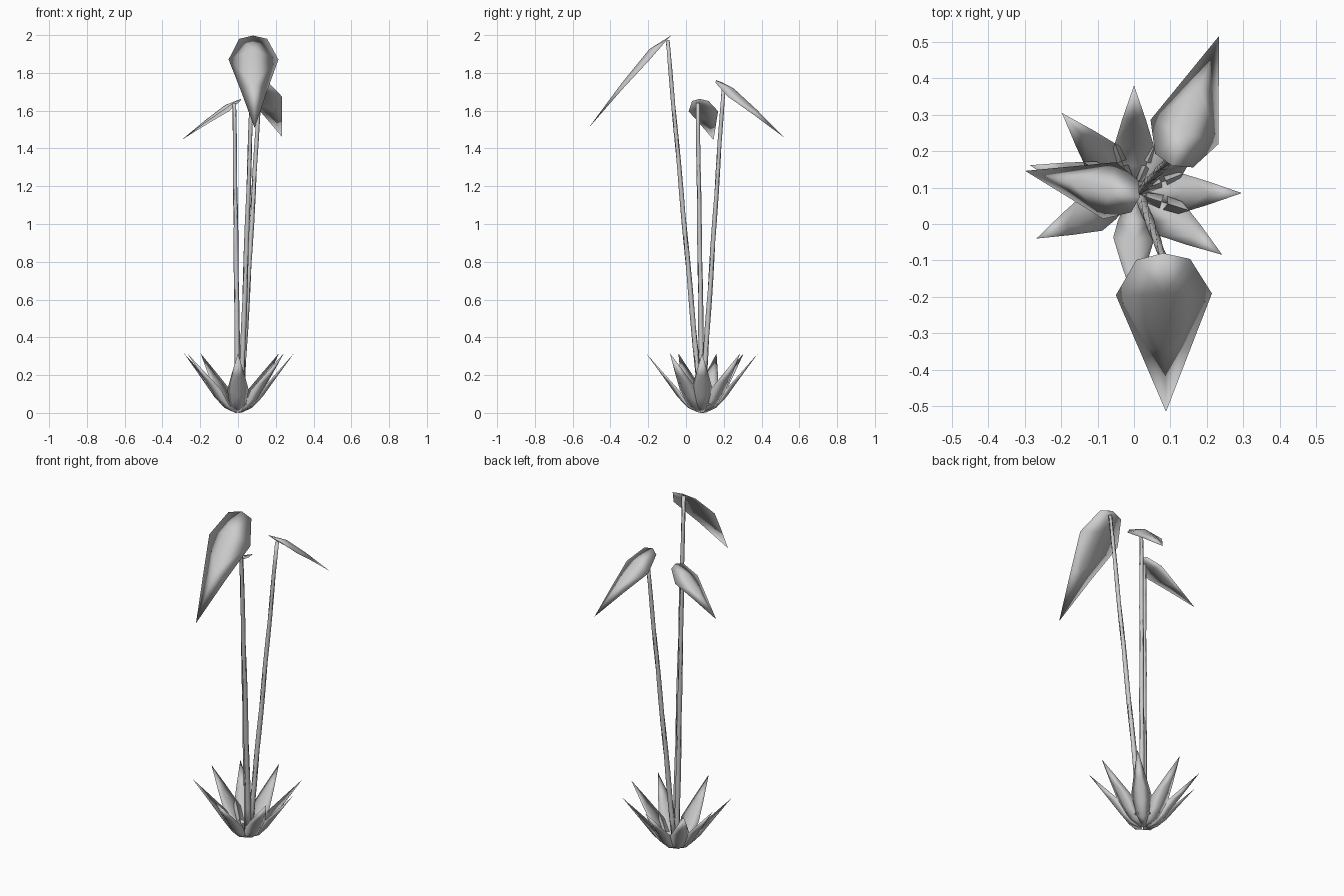
import bpy
import bmesh
from math import sin, cos, radians, pi, atan2
from mathutils import Vector

if "Cube" in bpy.data.objects:
    bpy.data.objects.remove(bpy.data.objects["Cube"])


def make(name, verts, faces):
    mesh = bpy.data.meshes.new(name)
    mesh.from_pydata(verts, [], faces)
    bm = bmesh.new()
    bm.from_mesh(mesh)
    bmesh.ops.recalc_face_normals(bm, faces=bm.faces)
    bm.to_mesh(mesh)
    bm.free()
    mesh.shade_smooth()
    ob = bpy.data.objects.new(name, mesh)
    bpy.context.collection.objects.link(ob)
    return ob


def leaf(name, origin, angle, rows, tip, thick):
    """Folded thin blade: rows of (reach, height, half width, edge lift, edge shift), ending in a tip.
    Upper and lower skins share the rim; thick moves the inner skin's midrib."""
    o = Vector(origin)
    d = Vector((cos(angle), sin(angle), 0))
    side = Vector((-sin(angle), cos(angle), 0))
    up = Vector((0, 0, 1))
    verts, faces = [], []
    for i, (r, z, w, lift, shift) in enumerate(rows):
        mid = o + d * r + up * z
        edge = d * shift + up * lift
        inner = mid + up * (thick if i else 0.3 * thick)
        verts += [mid - side * w + edge, mid, mid + side * w + edge, inner]
    n = len(rows)
    verts.append(o + d * tip[0] + up * tip[1])
    for a in range(0, 4 * n, 4):
        b = a + 4
        for m in (1, 3):
            for e in (0, 2):
                if a < 4 * (n - 1):
                    faces.append((a + e, a + m, b + m, b + e))
                else:
                    faces.append((a + e, a + m, 4 * n))
    faces += [(0, 1, 3), (1, 2, 3)]
    return make(name, verts, faces)


def stem(name, start, end, r0, r1, sides=5, rings=12):
    """Slim, slightly twisted tapering stalk."""
    a, b = Vector(start), Vector(end)
    verts, faces = [], []
    for i in range(rings + 1):
        t = i / rings
        c = a.lerp(b, t)
        r = r0 + (r1 - r0) * t
        for j in range(sides):
            ang = 2 * pi * j / sides + i * 0.35
            verts.append(c + Vector((r * cos(ang), r * sin(ang), 0)))
    for i in range(rings):
        for j in range(sides):
            k = (j + 1) % sides
            faces.append((i * sides + j, i * sides + k,
                          (i + 1) * sides + k, (i + 1) * sides + j))
    faces.append(tuple(range(sides))[::-1])
    faces.append(tuple(range(rings * sides, (rings + 1) * sides)))
    return make(name, verts, faces)


# Rosette of upward cupped base leaves
base_rows = [(0.015, 0.0, 0.018, 0.004, 0),
             (0.075, 0.027, 0.044, 0.018, 0),
             (0.130, 0.085, 0.057, 0.035, -0.008),
             (0.205, 0.190, 0.033, 0.018, -0.004)]
for i, deg in enumerate((0, 43, 90, 132, 165, 205, 270, 325)):
    leaf(f"base_leaf_{i + 1}", (0, 0.085, 0), radians(deg), base_rows, (0.296, 0.315), 0.006)

# Three stalks, each with a drooping hooded petal
# stalk foot, stalk top, petal base, petal tip, petal half width
flowers = [
    ((0.015, 0.08, 0.02), (0.083, -0.098, 1.975), (0.08, -0.08, 2.0), (0.088, -0.516, 1.508), 0.132),
    ((0.015, 0.085, 0.02), (0.115, 0.198, 1.72), (0.105, 0.160, 1.763), (0.234, 0.517, 1.46), 0.099),
    ((0.0, 0.085, 0.02), (-0.02, 0.062, 1.64), (0.015, 0.073, 1.663), (-0.299, 0.146, 1.445), 0.080),
]
for i, (foot, top, root, tip, w) in enumerate(flowers):
    stem(f"flower_stalk_{i + 1}", foot, top, 0.016, 0.011)
    dx, dy = tip[0] - root[0], tip[1] - root[1]
    length = (dx * dx + dy * dy) ** 0.5
    drop = root[2] - tip[2]
    rows = [(0.0, -0.005 * drop, 0.56 * w, -0.13 * w, 0.04 * length),
            (0.26 * length, -0.15 * drop, w, -0.42 * w, 0),
            (0.60 * length, -0.52 * drop, 0.54 * w, -0.26 * w, 0)]
    leaf(f"flower_petal_{i + 1}", root, atan2(dy, dx), rows, (length, -drop), -0.06 * w)
